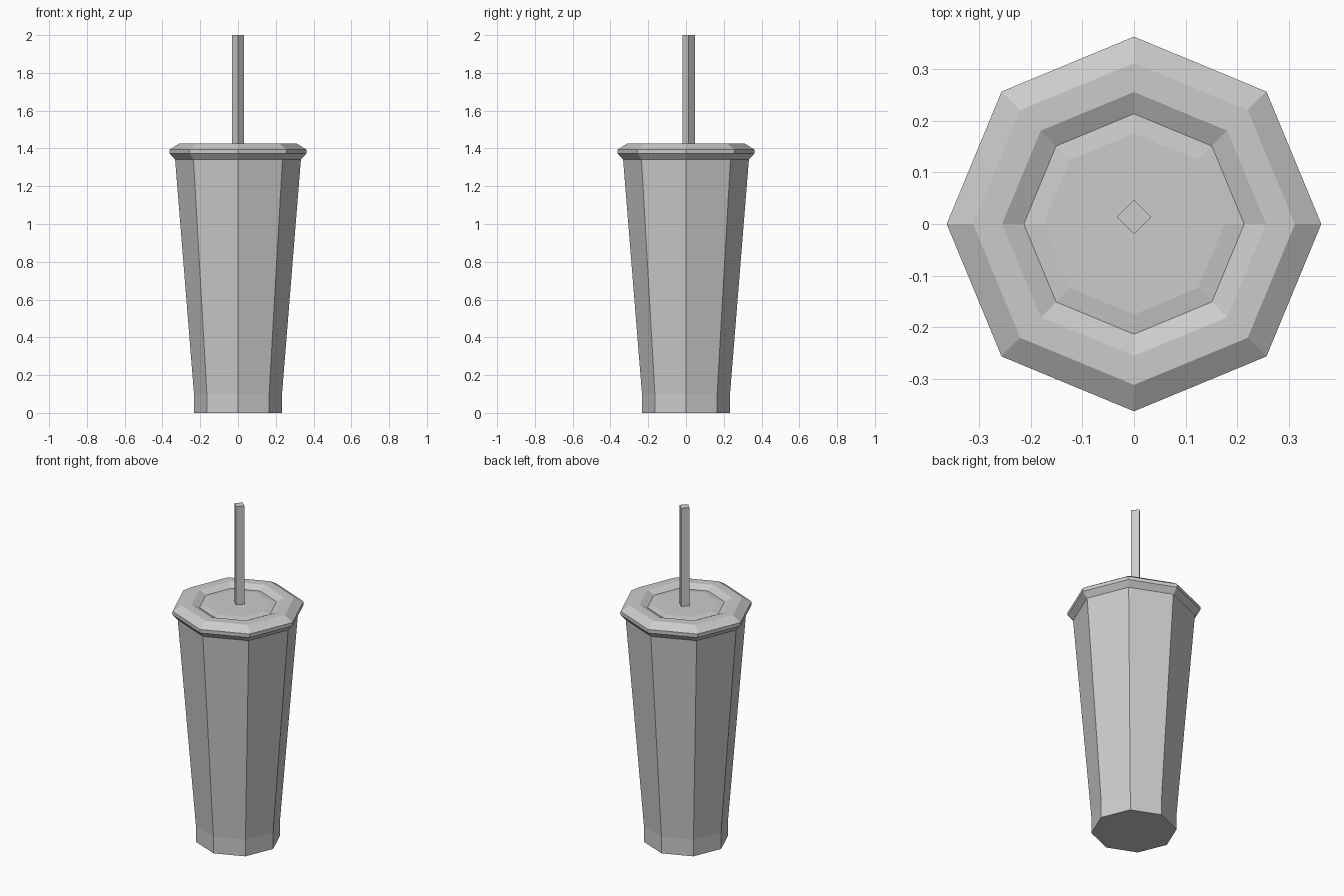
import bpy
import bmesh
from math import cos, sin, tau

cube = bpy.data.objects.get("Cube")
if cube:
    bpy.data.objects.remove(cube, do_unlink=True)

# Single flat colour
grey = bpy.data.materials.new("light_grey")
grey.use_nodes = True
colour = (0.6, 0.6, 0.6, 1)
grey.diffuse_color = colour
grey.node_tree.nodes["Principled BSDF"].inputs["Base Color"].default_value = colour


def lathe(name, profile, sides, y=0.0):
    """Stack rings of (radius, height), corners on the axes, and cap both ends."""
    bm = bmesh.new()
    rings = []
    for r, z in profile:
        rings.append([bm.verts.new((r * cos(tau * i / sides), y + r * sin(tau * i / sides), z))
                      for i in range(sides)])
    for low, high in zip(rings, rings[1:]):
        for i in range(sides):
            j = (i + 1) % sides
            bm.faces.new((low[i], low[j], high[j], high[i]))
    bm.faces.new(rings[0][::-1])
    bm.faces.new(rings[-1])
    mesh = bpy.data.meshes.new(name)
    bm.to_mesh(mesh)
    bm.free()
    mesh.materials.append(grey)
    obj = bpy.data.objects.new(name, mesh)
    bpy.context.collection.objects.link(obj)
    return obj


# Tapered cup with a straight foot
lathe("cup_body", [(0.233, 0), (0.233, 0.1), (0.333, 1.341)], 8)

# Lid: flared lip, bevelled rim, sunken groove and raised centre
lathe("lid", [(0.333, 1.341), (0.362, 1.373), (0.362, 1.394), (0.311, 1.426),
              (0.255, 1.426), (0.213, 1.405), (0.175, 1.411)], 8)

# Square straw, slightly behind the centre
lathe("straw", [(0.033, 1.405), (0.033, 2.0)], 4, y=0.0135)
